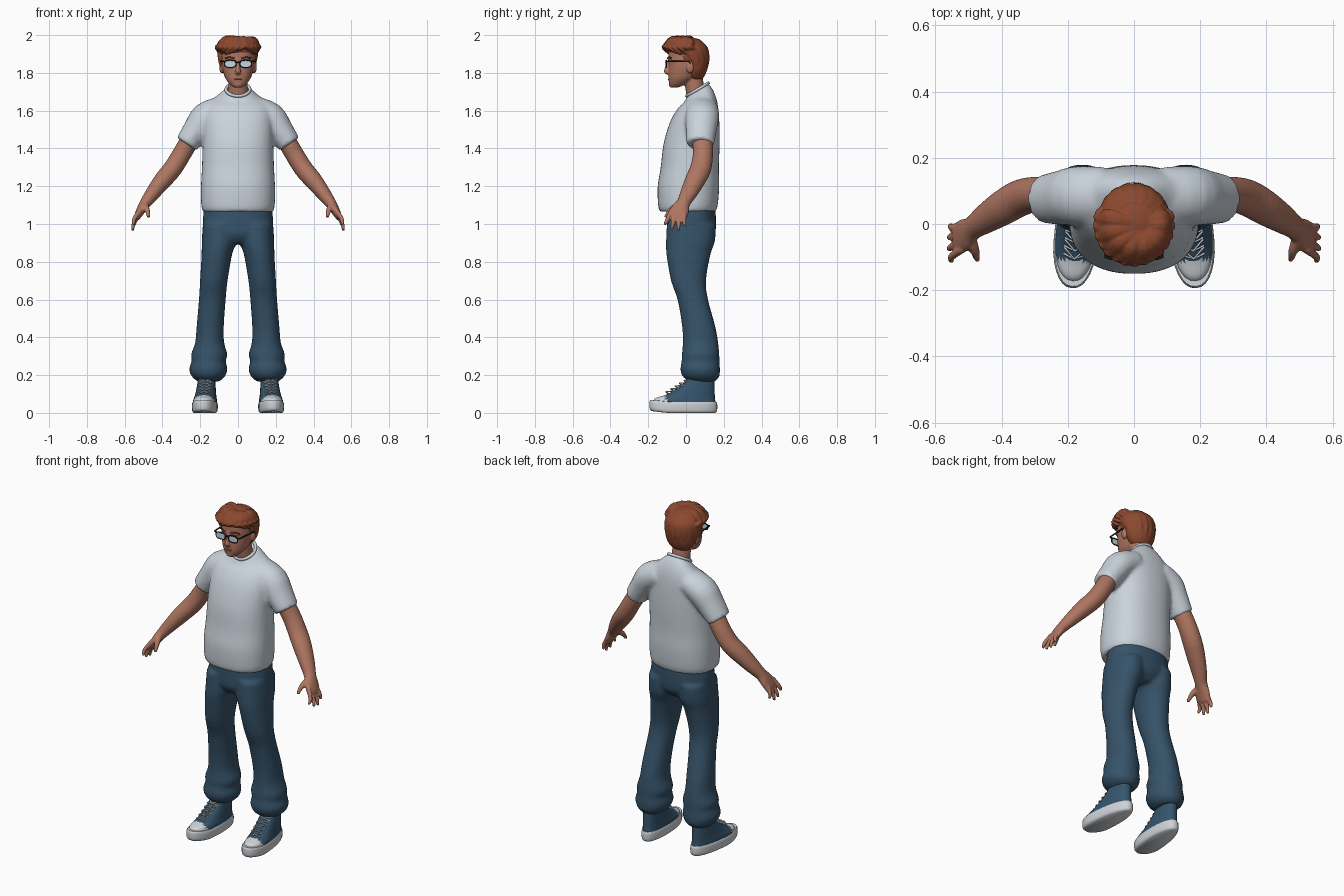
import bpy, bmesh, math
from math import sin, cos, pi, copysign
from mathutils import Vector, Matrix

cube = bpy.data.objects.get("Cube")
if cube:
    bpy.data.objects.remove(cube)


def material(name, rgb, rough=0.7):
    m = bpy.data.materials.new(name)
    m.use_nodes = True
    m.diffuse_color = (*rgb, 1)
    node = m.node_tree.nodes["Principled BSDF"]
    node.inputs["Base Color"].default_value = (*rgb, 1)
    node.inputs["Roughness"].default_value = rough
    return m


SHIRT = material("shirt_grey", (.59, .65, .71))
DENIM = material("denim_blue", (.036, .085, .14))
SKIN = material("skin", (.43, .18, .12))
HAIR = material("hair_auburn", (.26, .066, .028))
CANVAS = material("canvas_blue", (.036, .09, .15))
RUBBER = material("rubber_white", (.62, .65, .68))
FRAME = material("frame_black", (.01, .011, .014))
LENS = material("lens_pale", (.55, .68, .75))
LIP = material("lip", (.27, .085, .065))


def smooth_path(rows, steps):
    """Catmull-Rom through the rows, each padded to x, y, z, ra, rb, tilt."""
    rows = [tuple(r) + (0,) * (6 - len(r)) for r in rows]
    out = []
    for i in range(len(rows) - 1):
        p = [rows[max(0, min(len(rows) - 1, i + k))] for k in (-1, 0, 1, 2)]
        for s in range(steps):
            t = s / steps
            out.append([b + .5 * t * (c - a + t * (2 * a - 5 * b + 4 * c - d + t * (3 * (b - c) + d - a)))
                        for a, b, c, d in zip(*p)])
    return out + [list(rows[-1])]


def loft(bm, rows, sides=24, power=2.0, upright=False, ref=(0, 1, 0), steps=3):
    """Closed tube of superellipse rings along a path."""
    rows = smooth_path(rows, steps)
    rings = []
    for i, (x, y, z, ra, rb, tilt) in enumerate(rows):
        prev, nxt = rows[max(i - 1, 0)], rows[min(i + 1, len(rows) - 1)]
        t = Vector((0, 0, 1)) if upright else (Vector(nxt[:3]) - Vector(prev[:3])).normalized()
        b = Vector(ref)
        b = (b - t * b.dot(t)).normalized()
        a = b.cross(t)
        ring = []
        for j in range(sides):
            u = 2 * pi * j / sides
            ca, sb = [copysign(abs(f(u)) ** (2 / power), f(u)) for f in (cos, sin)]
            ring.append(bm.verts.new(Vector((x, y, z + tilt * rb * sb)) + a * ra * ca + b * rb * sb))
        rings.append(ring)
    faces = [bm.faces.new(rings[0]), bm.faces.new(rings[-1])]
    for r, q in zip(rings, rings[1:]):
        for j in range(sides):
            k = (j + 1) % sides
            faces.append(bm.faces.new((r[j], r[k], q[k], q[j])))
    bmesh.ops.recalc_face_normals(bm, faces=faces)


def ball(bm, centre, radii):
    bmesh.ops.create_uvsphere(bm, u_segments=28, v_segments=18, radius=1,
                              matrix=Matrix.Translation(centre) @ Matrix.Diagonal((*radii, 1)))


def finish(name, bm, mats, mirror=False, voxel=0, relax=0, rule=None, angle=50):
    mesh = bpy.data.meshes.new(name)
    for m in mats:
        mesh.materials.append(m)
    if rule:
        for f in bm.faces:
            f.material_index = rule(f.calc_center_median())
    bm.to_mesh(mesh)
    bm.free()
    ob = bpy.data.objects.new(name, mesh)
    bpy.context.collection.objects.link(ob)
    bpy.ops.object.select_all(action='DESELECT')
    ob.select_set(True)
    bpy.context.view_layer.objects.active = ob
    bpy.ops.object.shade_smooth_by_angle(angle=math.radians(angle))
    if mirror:
        ob.modifiers.new("mirror", 'MIRROR').use_mirror_merge = False
    if voxel:
        mod = ob.modifiers.new("blend", 'REMESH')
        mod.mode, mod.voxel_size, mod.use_smooth_shade = 'VOXEL', voxel, True
        if relax:
            mod = ob.modifiers.new("relax", 'SMOOTH')
            mod.factor, mod.iterations = .5, relax
    return ob


def wire(name, paths, radius, mat, cyclic=False, mirror=False):
    cu = bpy.data.curves.new(name, 'CURVE')
    cu.dimensions, cu.bevel_depth, cu.bevel_resolution = '3D', radius, 1
    for pts in paths:
        sp = cu.splines.new('POLY')
        sp.points.add(len(pts) - 1)
        for p, co in zip(sp.points, pts):
            p.co = (*co, 1)
        sp.use_cyclic_u = cyclic
    cu.materials.append(mat)
    ob = bpy.data.objects.new(name, cu)
    bpy.context.collection.objects.link(ob)
    if mirror:
        ob.modifiers.new("mirror", 'MIRROR').use_mirror_merge = False


# Shirt: torso and both sleeves blended together
bm = bmesh.new()
loft(bm, [(0, .008, 1.065, .186, .148), (0, .01, 1.1, .195, .158), (0, .013, 1.2, .196, .163),
          (0, .02, 1.3, .191, .154), (0, .03, 1.43, .187, .148), (0, .048, 1.55, .185, .128),
          (0, .065, 1.63, .165, .102, .1), (0, .068, 1.678, .105, .076, .4),
          (0, .062, 1.71, .063, .056, .6)], 40, 2.3, True)
for s in (1, -1):
    loft(bm, [(s * .09, .085, 1.605, .072, .088), (s * .17, .085, 1.565, .08, .09),
              (s * .217, .08, 1.503, .072, .083), (s * .273, .075, 1.422, .062, .073)], 28)
finish("shirt", bm, [SHIRT], voxel=.011, relax=5)
wire("shirt_collar", [[(.063 * cos(u), .061 + .057 * sin(u), 1.712 + .034 * sin(u))
                       for u in [2 * pi * i / 32 for i in range(32)]]], .009, SHIRT, True)

# Trousers: hips and two legs with bunched cuffs
bm = bmesh.new()
loft(bm, [(0, .03, 1.1, .178, .125), (0, .029, 1.0, .186, .13), (0, .026, .94, .16, .125),
          (0, .022, .895, .05, .09)], 36, 2.2, True)
for s in (1, -1):
    loft(bm, [(s * x, y, z, rx, ry) for x, y, z, rx, ry in (
        (.098, .028, 1.0, .088, .13), (.1, .024, .91, .092, .13), (.112, .013, .84, .081, .117),
        (.128, .013, .7, .073, .093), (.136, .036, .6, .071, .081), (.147, .067, .46, .072, .088),
        (.15, .077, .37, .077, .094), (.152, .077, .31, .097, .099), (.155, .077, .275, .09, .1),
        (.157, .075, .23, .102, .105), (.157, .08, .19, .086, .096), (.156, .088, .165, .055, .065))],
        28, 2.1, True)
finish("trousers", bm, [DENIM], voxel=.011, relax=4)

# Arms and hands
bm = bmesh.new()
loft(bm, [(.24, .085, 1.47, .05, .055), (.295, .09, 1.375, .05, .053), (.345, .078, 1.295, .05, .056),
          (.395, .05, 1.235, .048, .054), (.45, .015, 1.165, .039, .045), (.487, -.012, 1.115, .031, .036),
          (.51, -.03, 1.08, .025, .048), (.532, -.046, 1.04, .018, .05), (.536, -.05, 1.025, .01, .04)], 24)
for (y0, z0), tip in (((-.085, 1.045), (.549, -.115, .995)), ((-.062, 1.035), (.558, -.077, .97)),
                      ((-.038, 1.035), (.558, -.04, .965)), ((-.015, 1.045), (.55, -.004, .985))):
    mid = (.552, (y0 + tip[1]) / 2, (z0 + tip[2]) / 2)
    loft(bm, [(.52, y0 * .9, z0 + .03, .012, .012), (*mid, .0115, .0115), (*tip, .007, .007)], 12)
loft(bm, [(.495, -.04, 1.1, .018, .018), (.481, -.08, 1.075, .015, .015), (.473, -.11, 1.035, .008, .008)], 12)
finish("arms", bm, [SKIN], mirror=True, voxel=.006, relax=2)

# Head: skull, jaw, nose, brow, ears and neck
bm = bmesh.new()
loft(bm, [(0, -.06, 1.723, .022, .02), (0, -.046, 1.738, .042, .042), (0, -.022, 1.768, .065, .071),
          (0, -.008, 1.8, .077, .085), (0, 0, 1.84, .085, .091), (0, .003, 1.88, .087, .096),
          (0, .003, 1.92, .084, .093), (0, .003, 1.96, .06, .07), (0, .003, 1.975, .02, .02)], 32, 2.2, True)
loft(bm, [(0, .062, 1.66, .058, .055), (0, .047, 1.72, .052, .051), (0, .035, 1.8, .052, .05)], 24, 2, True)
loft(bm, [(0, -.085, 1.865, .009, .012), (0, -.098, 1.83, .01, .012), (0, -.103, 1.808, .016, .014),
          (0, -.095, 1.797, .012, .008)], 14)
ball(bm, (0, -.07, 1.872), (.065, .026, .012))
ball(bm, (0, -.072, 1.738), (.024, .019, .017))
for s in (1, -1):
    ball(bm, (s * .086, .022, 1.83), (.013, .02, .032))
finish("head", bm, [SKIN], voxel=.005, relax=2)
bm = bmesh.new()
ball(bm, (0, -.087, 1.772), (.027, .007, .004))
ball(bm, (0, -.087, 1.765), (.022, .008, .004))
finish("lips", bm, [LIP])

# Hair: crown and nape volumes, with swept locks
bm = bmesh.new()
ball(bm, (0, .005, 1.925), (.098, .102, .066))
ball(bm, (0, .05, 1.855), (.093, .066, .105))
for s in (1, -1):
    ball(bm, (s * .078, .012, 1.885), (.017, .028, .035))
for i in range(15):
    u = pi * (.93 + 1.14 * i / 14)
    e = u - (.5 if i < 9 else -.3)
    low = 1.905 + .012 * sin(5 * i)
    loft(bm, [(.03 + .02 * cos(u), -.005 + .02 * sin(u), 1.975, .014, .012),
              (.01 + .072 * cos(u), .072 * sin(u), 1.972 + .008 * cos(3 * i), .027, .019),
              (.103 * cos(u), .108 * sin(u), 1.938, .024, .014),
              (.101 * cos(e), .106 * sin(e), low, .003, .003)], 10, ref=(0, 0, 1), steps=4)
for i in range(9):
    u = pi * (.04 + .92 * i / 8)
    loft(bm, [(.05 * cos(u), .01 + .05 * sin(u), 1.975, .015, .01),
              (.092 * cos(u), .012 + .092 * sin(u), 1.93, .03, .012),
              (.096 * cos(u + .2), .02 + .094 * sin(u + .2), 1.87, .022, .01),
              (.085 * cos(u + .3), .03 + .077 * sin(u + .3), 1.81, .004, .004)],
         10, ref=(cos(u), sin(u), 0), steps=4)
finish("hair", bm, [HAIR], voxel=.0045, relax=1)
wire("eyebrows", [[(.018, -.098, 1.877), (.045, -.091, 1.884), (.066, -.077, 1.877)]], .004, HAIR, mirror=True)

# Glasses
bm = bmesh.new()
loft(bm, [(.041, -.107, 1.848, .029, .018), (.041, -.104, 1.848, .029, .018)], 24, 3, ref=(0, 0, 1), steps=1)
finish("lenses", bm, [LENS], mirror=True)
rim = [(.041 + .03 * copysign(abs(cos(u)) ** .7, cos(u)), -.105, 1.848 + .019 * copysign(abs(sin(u)) ** .7, sin(u)))
       for u in [2 * pi * i / 24 for i in range(24)]]
wire("glasses_rims", [rim], .0035, FRAME, True, True)
wire("glasses_temples", [[(0, -.106, 1.857), (.014, -.105, 1.855)],
                         [(.068, -.105, 1.86), (.085, -.1, 1.862), (.093, .015, 1.86), (.092, .03, 1.84)]],
     .0045, FRAME, mirror=True)

# Shoes, turned out slightly
place = Matrix.Translation((.172, 0, 0)) @ Matrix.Rotation(.08, 4, 'Z')


def shoe_part(name, rows, mats, rule=None):
    bm = bmesh.new()
    loft(bm, rows, 32, 2.3, True, steps=4)
    for v in bm.verts:
        v.co.x *= 1.0 - .7 * max(-.1, min(.15, v.co.y))  # wider toe, narrower heel
        v.co.z += max(0, -v.co.y - .1) * .12  # lifted toe
    indices = [rule(f.calc_center_median()) if rule else 0 for f in bm.faces]
    for f, k in zip(bm.faces, indices):
        f.material_index = k
    bm.transform(place)
    finish(name, bm, mats, mirror=True)


shoe_part("shoe_soles", [(0, -.014, 0, .056, .17), (0, -.014, .012, .064, .179), (0, -.014, .045, .065, .18),
                         (0, -.014, .058, .061, .175)], [RUBBER])
shoe_part("shoe_uppers", [(0, -.01, .045, .061, .168), (0, -.004, .07, .06, .159), (0, .02, .092, .056, .133),
                          (0, .045, .12, .053, .107), (0, .068, .155, .05, .083), (0, .085, .19, .049, .066)],
          [CANVAS, RUBBER], lambda c: 1 if c.y < -.108 else 0)
laces = []
for i in range(5):
    y, z = -.112 + .024 * i, .1 + .015 * i
    for s in (1, -1):
        laces.append([place @ Vector(p) for p in ((-s * .034, y + .02, z), (0, y + .006, z + .012),
                                                  (s * .034, y + .04, z + .014))])
wire("shoe_laces", laces, .0035, RUBBER, mirror=True)
